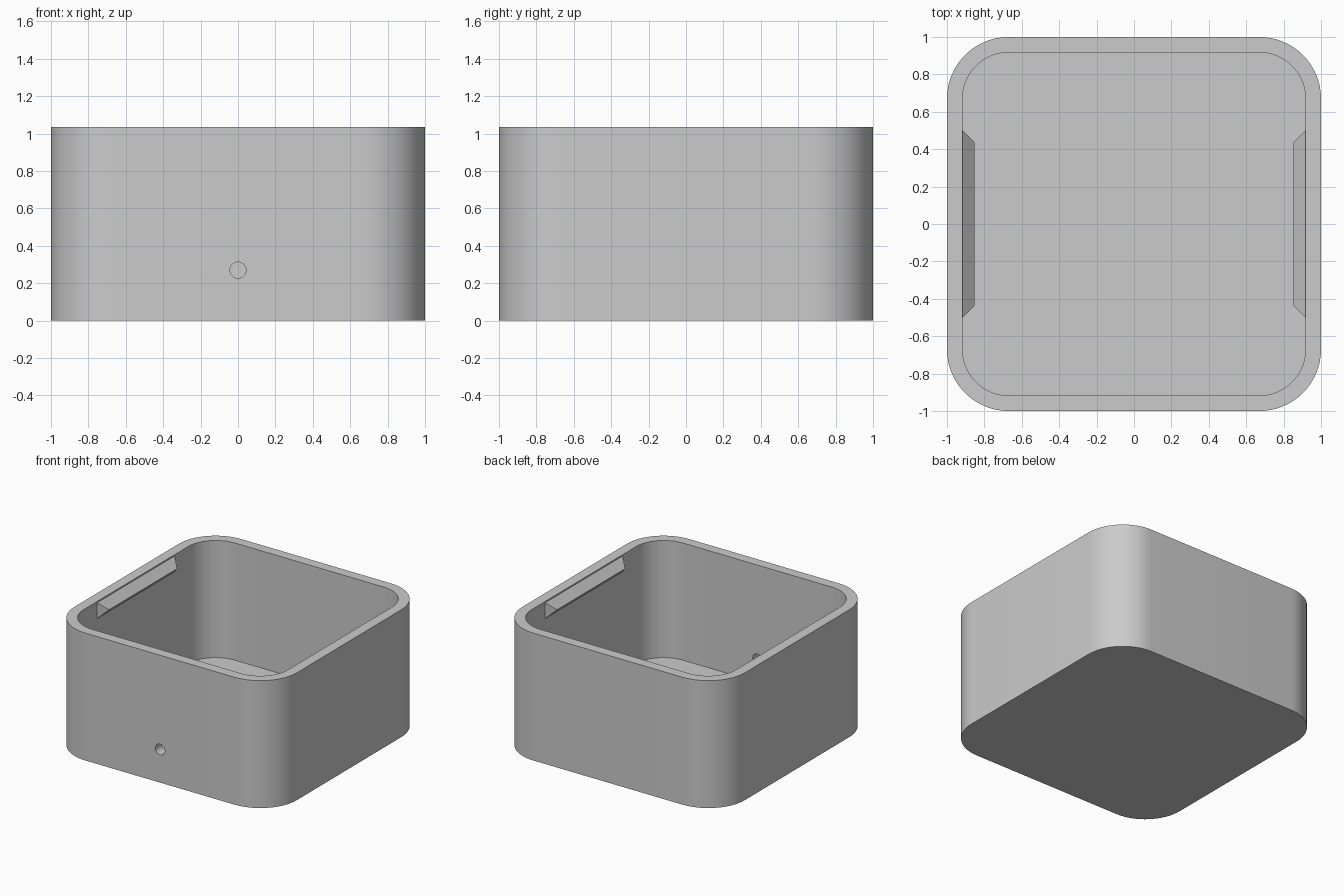
import bpy
import bmesh
import math

HEIGHT = 1.035
WALL = 0.083
RADIUS = 0.33
HOLE_Z = 0.27

default = bpy.data.objects.get("Cube")
if default:
    bpy.data.objects.remove(default, do_unlink=True)

grey = bpy.data.materials.new("plain grey")
grey.use_nodes = True
colour = (0.6, 0.6, 0.6, 1)
grey.diffuse_color = colour
grey.node_tree.nodes["Principled BSDF"].inputs["Base Color"].default_value = colour


def finish(bm, name):
    """Turn a bmesh into a grey object with outward normals."""
    bmesh.ops.recalc_face_normals(bm, faces=bm.faces)
    mesh = bpy.data.meshes.new(name)
    bm.to_mesh(mesh)
    bm.free()
    mesh.materials.append(grey)
    obj = bpy.data.objects.new(name, mesh)
    bpy.context.collection.objects.link(obj)
    return obj


def activate(obj):
    bpy.ops.object.select_all(action="DESELECT")
    obj.select_set(True)
    bpy.context.view_layer.objects.active = obj


def rounded_loop(bm, inset, z, steps=16):
    """Rounded square, inset evenly from the outer outline."""
    centre = 1 - RADIUS
    r = RADIUS - inset
    verts = []
    for corner, (sx, sy) in enumerate([(1, 1), (-1, 1), (-1, -1), (1, -1)]):
        for i in range(steps + 1):
            a = (corner + i / steps) * math.pi / 2
            verts.append(bm.verts.new((sx * centre + r * math.cos(a),
                                       sy * centre + r * math.sin(a), z)))
    return verts


# Open box: outer wall, flat rim, inner wall and floor
bm = bmesh.new()
loops = [rounded_loop(bm, inset, z) for inset, z in
         [(0, 0), (0, HEIGHT), (WALL, HEIGHT), (WALL, WALL)]]
for low, high in zip(loops, loops[1:]):
    for i in range(len(low)):
        j = (i + 1) % len(low)
        bm.faces.new((low[i], low[j], high[j], high[i]))
bm.faces.new(loops[0])
bm.faces.new(loops[-1])
box = finish(bm, "box_body")

# Round cable hole through the front wall
bpy.ops.mesh.primitive_cylinder_add(
    vertices=32, radius=0.043, depth=0.4,
    location=(0, -1, HOLE_Z), rotation=(math.pi / 2, 0, 0))
cutter = bpy.context.object
cutter.name = "hole_cutter"
cutter.hide_render = True
cutter.data.materials.append(grey)
activate(box)
cut = box.modifiers.new("front_hole", "BOOLEAN")
cut.operation = "DIFFERENCE"
cut.solver = "EXACT"
cut.object = cutter
bpy.ops.object.modifier_apply(modifier=cut.name)
bpy.data.objects.remove(cutter, do_unlink=True)
activate(box)
bpy.ops.object.shade_smooth_by_angle(angle=math.radians(30))

# Snap ridges: tapered wedges under the rim of both side walls
for side, name in [(1, "left_snap_ridge"), (-1, "right_snap_ridge")]:
    bm = bmesh.new()
    inner = 1 - WALL
    depth, mid_z, half = 0.064, 0.96, 0.5
    ends = []
    for s in (-1, 1):
        ends.append([bm.verts.new(p) for p in [
            (side * inner, s * half, mid_z + depth),
            (side * (inner - depth), s * (half - depth), mid_z),
            (side * inner, s * half, mid_z - depth)]])
    for end in ends:
        bm.faces.new(end)
    for i in range(3):
        j = (i + 1) % 3
        bm.faces.new((ends[0][i], ends[0][j], ends[1][j], ends[1][i]))
    finish(bm, name)
